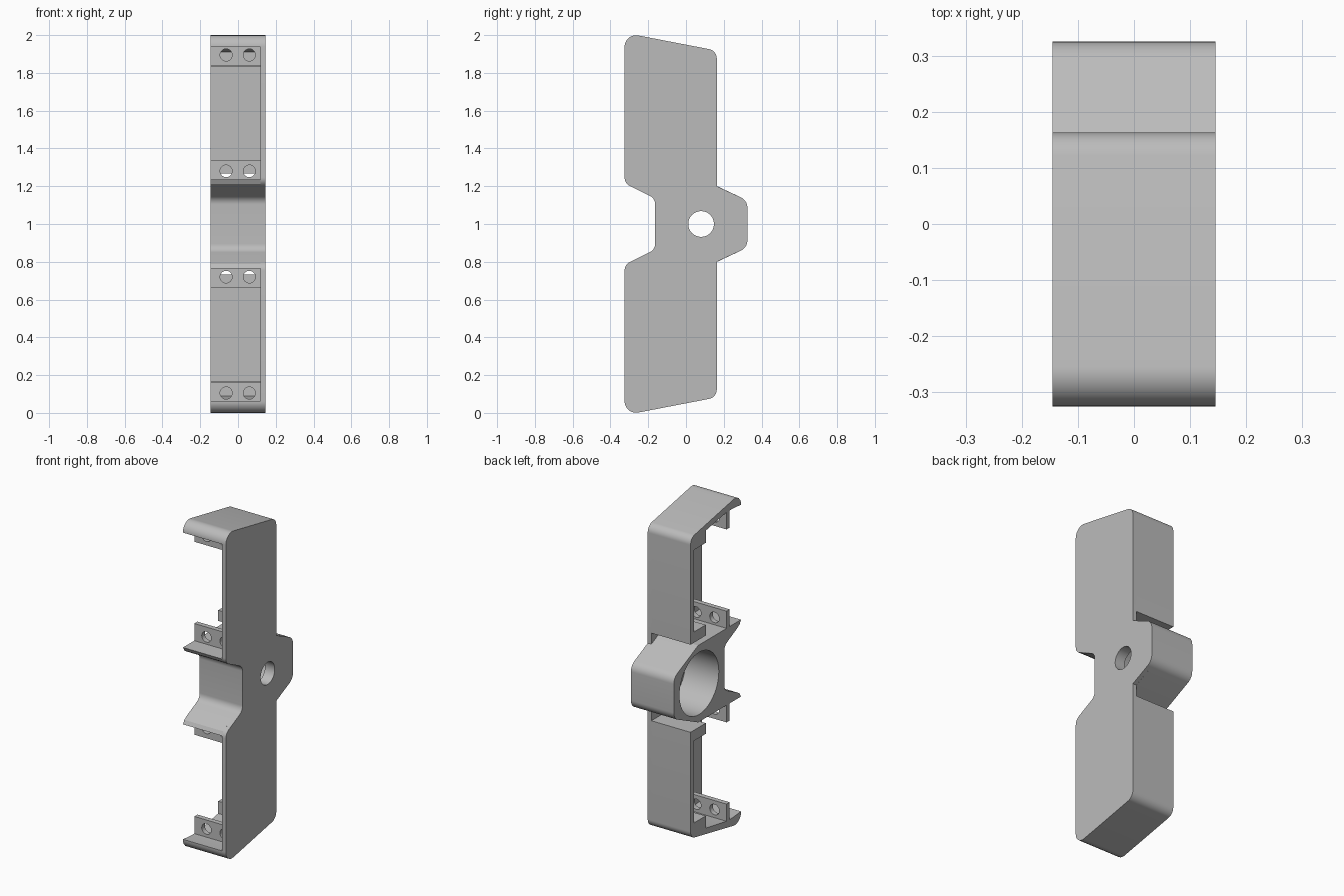
import bpy, bmesh, math
from mathutils import Vector

cube = bpy.data.objects.get("Cube")
if cube:
    bpy.data.objects.remove(cube, do_unlink=True)

mat = bpy.data.materials.new("plain grey")
mat.use_nodes = True
grey = (0.5, 0.5, 0.5, 1)
mat.diffuse_color = grey
mat.node_tree.nodes["Principled BSDF"].inputs["Base Color"].default_value = grey

OPEN, INNER, OUTER = -0.145, 0.12, 0.145   # open side, plate inside, plate outside


def fillet(points, steps=8):
    """Round every (y, z, radius) corner; plain (y, z) corners stay sharp."""
    out = []
    for i, p in enumerate(points):
        c = Vector(p[:2])
        if len(p) == 2:
            out.append(c)
            continue
        a = (Vector(points[i - 1][:2]) - c).normalized()
        b = (Vector(points[(i + 1) % len(points)][:2]) - c).normalized()
        half = a.angle(b) / 2
        centre = c + (a + b).normalized() * p[2] / math.sin(half)
        start = c + a * p[2] / math.tan(half) - centre
        end = c + b * p[2] / math.tan(half) - centre
        for k in range(steps + 1):
            d = start.lerp(end, k / steps).normalized()
            out.append(centre + d * p[2])
    return out


def flip(points):
    """Mirror a profile about mid height."""
    return [(p[0], 2 - p[1], *p[2:]) for p in reversed(points)]


def extrude(name, points, x0, x1):
    bm = bmesh.new()
    face = bm.faces.new([bm.verts.new((x0, p.x, p.y)) for p in fillet(points)])
    new = bmesh.ops.extrude_face_region(bm, geom=[face])["geom"]
    bmesh.ops.translate(bm, vec=(x1 - x0, 0, 0),
                        verts=[v for v in new if isinstance(v, bmesh.types.BMVert)])
    bmesh.ops.recalc_face_normals(bm, faces=bm.faces)
    mesh = bpy.data.meshes.new(name)
    bm.to_mesh(mesh)
    bm.free()
    mesh.materials.append(mat)
    ob = bpy.data.objects.new(name, mesh)
    bpy.context.collection.objects.link(ob)
    return ob


def select(ob):
    bpy.ops.object.select_all(action="DESELECT")
    ob.select_set(True)
    bpy.context.view_layer.objects.active = ob


def drill(ob, centre, radius, depth, rotation):
    bpy.ops.mesh.primitive_cylinder_add(vertices=48, radius=radius, depth=depth,
                                        location=centre, rotation=rotation)
    cutter = bpy.context.object
    cutter.hide_render = True
    mod = ob.modifiers.new("hole", "BOOLEAN")
    mod.operation, mod.object, mod.solver = "DIFFERENCE", cutter, "EXACT"
    select(ob)
    bpy.ops.object.modifier_apply(modifier=mod.name)
    bpy.data.objects.remove(cutter, do_unlink=True)


parts = []
along_x = (0, math.pi / 2, 0)
along_y = (math.pi / 2, 0, 0)

# Full-outline side plate
upper = [(-0.163, 1.135, 0.05), (-0.325, 1.215, 0.05), (-0.325, 2.012, 0.06),
         (0.163, 1.918, 0.05), (0.163, 1.2), (0.325, 1.125, 0.06)]
plate = extrude("side_plate", upper + flip(upper), INNER, OUTER)
drill(plate, (INNER, 0.08, 1), 0.068, 0.2, along_x)
parts.append(plate)

# Central hub with wide bore and pointed front lips
half_hub = [(-0.163, 1.135, 0.05), (-0.285, 1.195), (-0.312, 1.212), (-0.324, 1.235),
            (0.09, 1.235), (0.325, 1.125, 0.06)]
hub = extrude("hub", half_hub + flip(half_hub), OPEN, INNER)
drill(hub, (-0.06, 0.08, 1), 0.19, 0.28, along_x)
drill(hub, (INNER, 0.08, 1), 0.068, 0.2, along_x)
parts.append(hub)

# Shells: end lip, sloped end wall, back wall and two inner pads
shell = [(-0.325, 1.938), (-0.325, 2.012, 0.06), (0.163, 1.918, 0.05),
         (0.163, 1.268), (0.016, 1.268), (0.016, 1.333), (0.13, 1.333),
         (0.13, 1.835), (0.016, 1.835), (0.016, 1.91), (-0.185, 1.945), (-0.24, 1.945)]
parts.append(extrude("upper_shell", shell, OPEN, INNER))
parts.append(extrude("lower_shell", flip(shell), OPEN, INNER))

# Mounting tabs with paired screw holes
for side in ("upper", "lower"):
    for place, z0, z1, hole in (("outer", 1.84, 1.95, 1.895), ("inner", 1.23, 1.34, 1.28)):
        section = [(-0.215, z0), (-0.215, z1), (-0.185, z1), (-0.185, z0)]
        if side == "lower":
            section, hole = flip(section), 2 - hole
        tab = extrude(f"{side}_{place}_tab", section, OPEN, INNER)
        for x in (-0.063, 0.06):
            drill(tab, (x, -0.2, hole), 0.032, 0.1, along_y)
        parts.append(tab)

for ob in parts:
    select(ob)
    bpy.ops.object.shade_smooth_by_angle(angle=math.radians(25))
